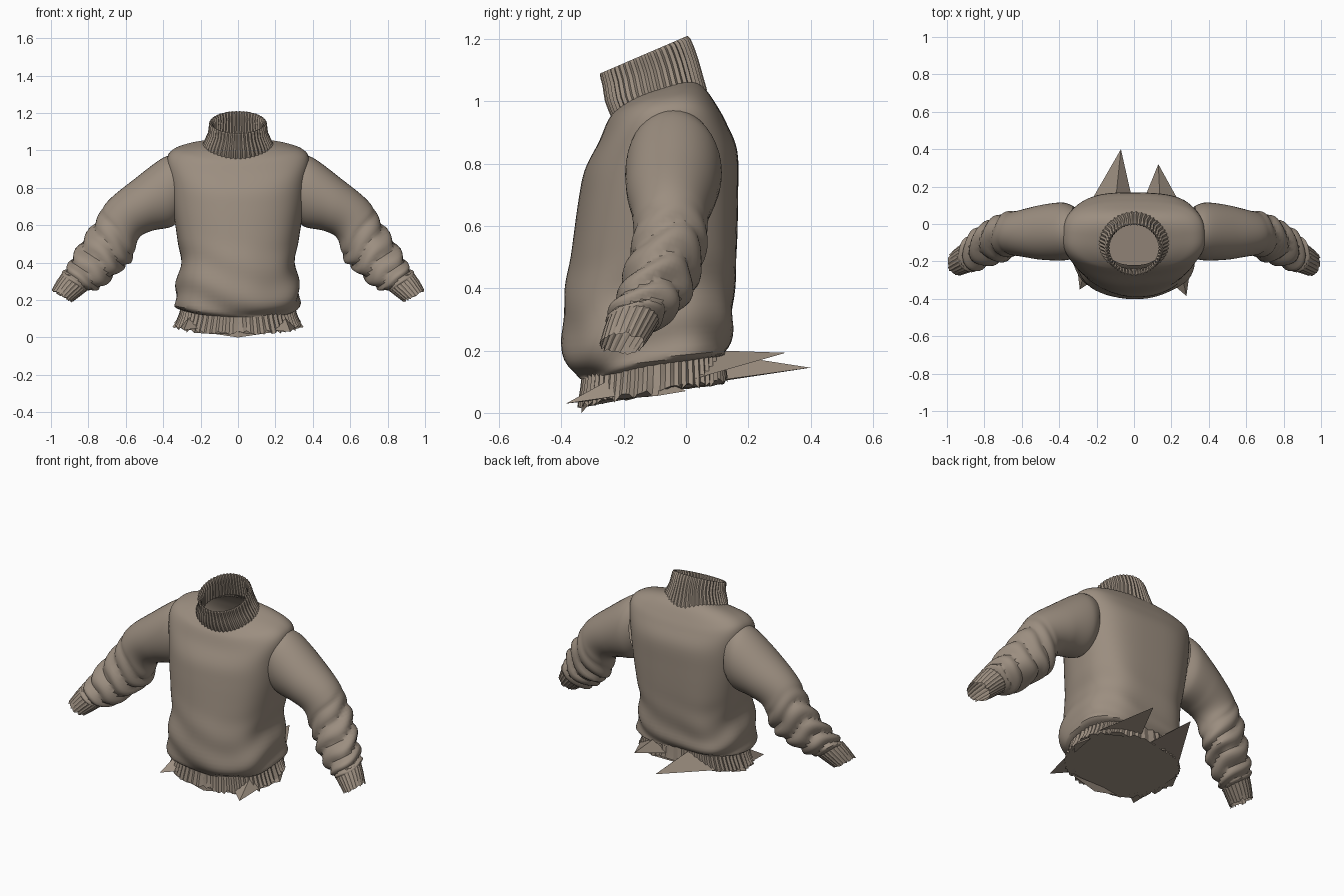
import bpy, bmesh, math, random
from mathutils import Vector

random.seed(4)
if "Cube" in bpy.data.objects:
    bpy.data.objects.remove(bpy.data.objects["Cube"])

wool = bpy.data.materials.new("taupe_wool")
COLOUR = (0.33, 0.27, 0.215, 1)
wool.diffuse_color = COLOUR
wool.use_nodes = True
wool.node_tree.nodes["Principled BSDF"].inputs["Base Color"].default_value = COLOUR


def finish(bm, name, angle=35):
    bmesh.ops.recalc_face_normals(bm, faces=bm.faces[:])
    mesh = bpy.data.meshes.new(name)
    bm.to_mesh(mesh)
    bm.free()
    mesh.materials.append(wool)
    obj = bpy.data.objects.new(name, mesh)
    bpy.context.collection.objects.link(obj)
    bpy.ops.object.select_all(action="DESELECT")
    obj.select_set(True)
    bpy.context.view_layer.objects.active = obj
    bpy.ops.object.shade_smooth_by_angle(angle=math.radians(angle))


def smooth_rings(rings, steps):
    """Catmull-Rom interpolation between ring tuples."""
    out = []
    n = len(rings)
    for i in range(n - 1):
        p = [rings[max(0, min(n - 1, i + k))] for k in (-1, 0, 1, 2)]
        for j in range(steps):
            t = j / steps
            out.append([0.5 * (2 * b + (c - a) * t + (2*a - 5*b + 4*c - d) * t * t
                               + (3*b - a - 3*c + d) * t ** 3)
                        for a, b, c, d in zip(*p)])
    return out + [list(rings[-1])]


def loft(name, rings, axis, sides, steps, scale, shape=(1, 1), side=1,
         ragged=0.0, cap=False, hole=None, angle=35):
    """Skin rings given as two opposite points, half width and side lift."""
    bm = bmesh.new()
    rows = []
    rings = smooth_rings(rings, steps)
    start = (Vector(rings[0][0:3]) + Vector(rings[0][3:6])) / 2
    for i, r in enumerate(rings):
        a, b = Vector(r[0:3]), Vector(r[3:6])
        centre, u = (a + b) / 2, (a - b) / 2
        s = i / (len(rings) - 1)
        row = []
        for k in range(sides):
            t = math.tau * k / sides
            c, sn = math.cos(t), math.sin(t)
            power = shape[0] if c > 0 else shape[1]
            cx = math.copysign(abs(c) ** power, c)
            sx = math.copysign(abs(sn) ** power, sn)
            p = centre + (u * cx + axis * r[6] * sx) * scale(s, t, k)
            p.z += r[7] * sn * sn
            if i == len(rings) - 1:
                p += (centre - start) * random.uniform(-ragged, ragged)
            p.x *= side
            row.append(bm.verts.new(p))
        rows.append(row)
    for lo, hi in zip(rows, rows[1:]):
        for k in range(sides):
            m = (k + 1) % sides
            bm.faces.new((lo[k], lo[m], hi[m], hi[k]))
    if cap:
        bm.faces.new(rows[-1])
    if hole:
        gone = [f for f in bm.faces if hole(f.calc_center_median())]
        bmesh.ops.delete(bm, geom=gone, context="FACES")
    finish(bm, name, angle)


X, Y = Vector((1, 0, 0)), Vector((0, 1, 0))


def level(fy, fz, by, bz, w, lift=0):
    return (0, fy, fz, 0, by, bz, w, lift)


def arm(ux, uz, lx, lz, y, r):
    return (ux, y, uz, lx, y, lz, r, 0)


def ribs(depth):
    return lambda s, t, k: 1 + (depth if k % 2 else -depth)


# Body: bloused over the waistband, sloping up to the shoulders, open armholes
def body_folds(s, t, k):
    low = max(0, 1 - s * 2.4)
    fold = 0.04 * low * math.sin(40 * s + 2.6 * math.sin(2 * t + 0.6))
    drape = 0.016 * math.sin(7 * t + 5 * s) * (1 - s) ** 2
    return 1 + fold + drape


def armhole(p):
    return abs(p.x) > .3 and ((p.y + .04) / .10) ** 2 + ((p.z - .785) / .13) ** 2 < 1


body = [level(-.33, .11, .11, .18, .29), level(-.38, .15, .135, .20, .33),
        level(-.395, .27, .15, .28, .33), level(-.385, .40, .158, .40, .305),
        level(-.365, .53, .165, .53, .325), level(-.345, .68, .168, .70, .35),
        level(-.325, .78, .165, .84, .365, .02), level(-.28, .87, .13, .93, .38, .05),
        level(-.255, .93, .10, .985, .345, .045), level(-.24, .955, .07, 1.03, .26, .035),
        level(-.22, .98, .04, 1.06, .16, .02)]
loft("sweater_body", body, X, 72, 5, body_folds, (.86, .68), hole=armhole)

# Waistband: ribbed, ragged and closed underneath
band = [level(-.33, .15, .12, .22, .295), level(-.335, .09, .125, .16, .31),
        level(-.345, .025, .13, .105, .335)]
loft("waistband", band, X, 120, 2, ribs(.016), (.86, .78), ragged=.1, cap=True, angle=20)

# Collar: ribbed roll, up the outside and down the inside
collar = [level(-.237, .95, .065, 1.035, .198), level(-.257, 1.0, .052, 1.08, .182),
          level(-.265, 1.05, .035, 1.14, .157), level(-.274, 1.085, .012, 1.20, .152),
          level(-.268, 1.09, -.004, 1.207, .142), level(-.258, 1.06, 0, 1.17, .132),
          level(-.245, .98, .02, 1.07, .145)]
loft("collar", collar, X, 96, 2, ribs(.022), angle=20)


# Sleeves: smooth above the elbow, bunched into creased folds below it
def sleeve_folds(s, t, k):
    amount = max(0, min(1, (s - .45) * 5, (1.03 - s) * 8))
    wave = 31 * s + 1.1 * math.sin(t + 1) + .5 * math.sin(3 * t)
    return 1 + amount * (.2 * abs(math.sin(wave)) - .12
                         + .04 * math.sin(3 * t + 20 * s))


sleeve = [arm(.335, .98, .31, .63, -.045, .14), arm(.41, .955, .36, .59, -.04, .155),
          arm(.55, .85, .46, .57, -.045, .145), arm(.695, .73, .53, .53, -.05, .122),
          arm(.765, .62, .57, .42, -.055, .117), arm(.85, .48, .64, .345, -.09, .115),
          arm(.915, .38, .745, .265, -.14, .102), arm(.945, .335, .81, .25, -.175, .08)]
cuff = [arm(.935, .35, .795, .26, -.165, .082), arm(.967, .305, .84, .225, -.185, .078),
        arm(.995, .255, .885, .19, -.205, .07)]
for label, side in (("left", 1), ("right", -1)):
    loft(label + "_sleeve", sleeve, Y, 40, 9, sleeve_folds, side=side)
    loft(label + "_cuff", cuff, Y, 48, 2, ribs(.02), side=side, ragged=.07, angle=20)


# Stretched points of fabric trailing from the hem
def hem_point(name, left, right, top, tip):
    bm = bmesh.new()
    l, r, u, t = [bm.verts.new(p) for p in (left, right, top, tip)]
    for tri in ((l, r, t), (l, u, t), (r, u, t)):
        bm.faces.new(tri)
    finish(bm, name, 10)


hem_point("back_right_hem_point", (-.30, .0, .085), (.02, .0, .09),
          (-.10, .11, .19), (-.07, .40, .145))
hem_point("back_left_hem_point", (.02, .05, .12), (.29, .03, .11),
          (.14, .11, .20), (.13, .32, .193))
hem_point("front_left_hem_point", (.17, -.29, .04), (.31, -.18, .06),
          (.25, -.24, .11), (.28, -.385, .03))
hem_point("front_right_hem_point", (-.20, -.29, .05), (-.31, -.18, .06),
          (-.26, -.24, .11), (-.29, -.35, .04))
hem_point("front_hem_point", (-.20, -.31, .03), (.20, -.31, .03),
          (0, -.335, .08), (0, -.335, 0))
for label, side in (("left", 1), ("right", -1)):
    hem_point(label + "_side_hem_point", (side * .30, -.15, .05), (side * .31, .0, .07),
              (side * .30, -.08, .12), (side * .352, -.09, .055))
